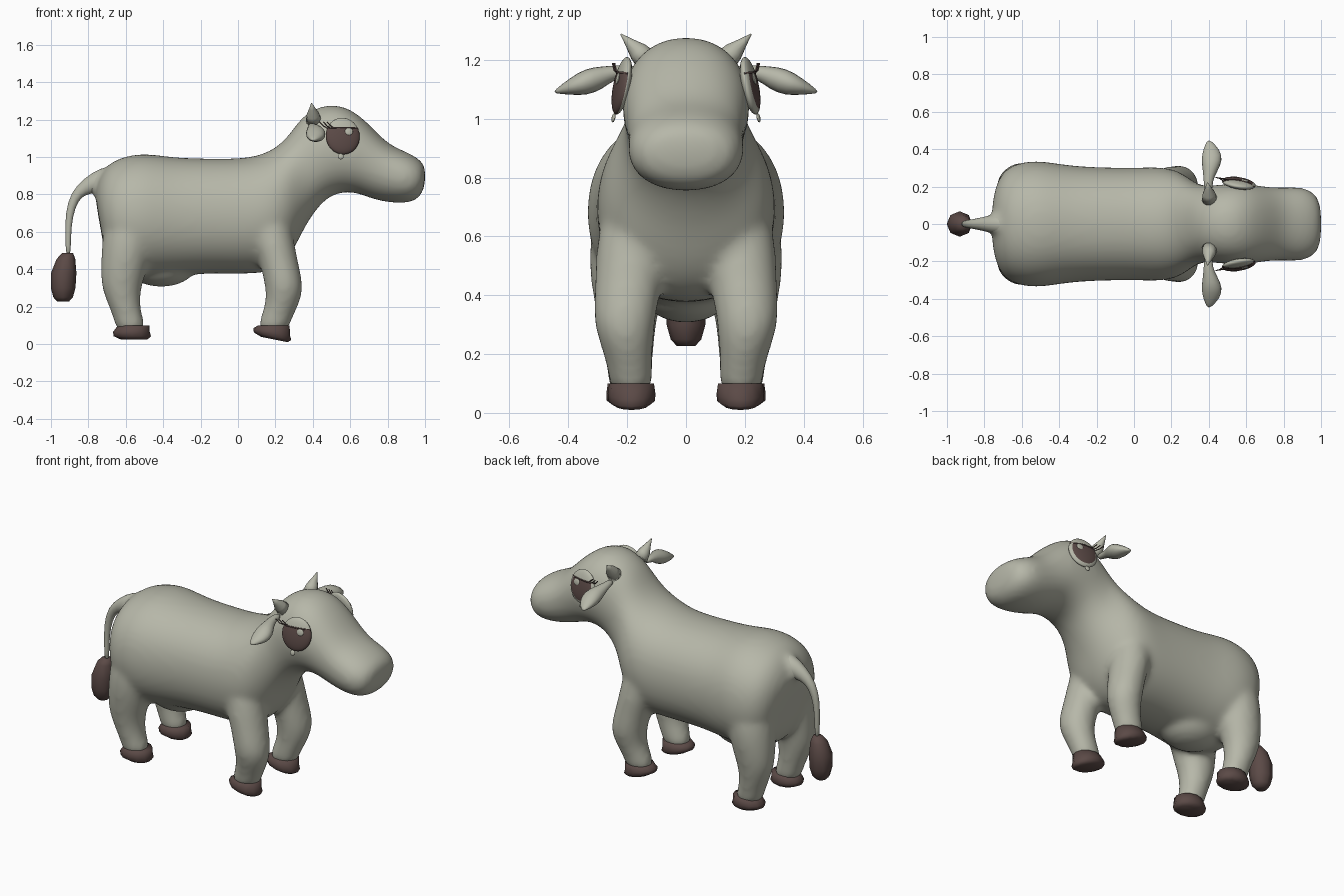
import bpy, bmesh, math
from mathutils import Vector, Matrix

cube = bpy.data.objects.get("Cube")
if cube:
    bpy.data.objects.remove(cube, do_unlink=True)


def material(name, rgb):
    m = bpy.data.materials.new(name)
    m.use_nodes = True
    m.diffuse_color = (*rgb, 1)
    bsdf = m.node_tree.nodes["Principled BSDF"]
    bsdf.inputs["Base Color"].default_value = (*rgb, 1)
    bsdf.inputs["Roughness"].default_value = 0.8
    return m


HIDE = material("sage grey hide", (0.47, 0.475, 0.395))
BROWN = material("dark brown", (0.105, 0.068, 0.062))


def add_mirror(ob):
    m = ob.modifiers.new("mirror", 'MIRROR')
    m.use_axis = (False, True, False)
    m.use_mirror_merge = False


def finish(name, bm, mats, mirror=False, subdiv=0):
    bmesh.ops.recalc_face_normals(bm, faces=bm.faces[:])
    for f in bm.faces:
        f.smooth = True
    mesh = bpy.data.meshes.new(name)
    bm.to_mesh(mesh)
    bm.free()
    ob = bpy.data.objects.new(name, mesh)
    bpy.context.collection.objects.link(ob)
    for m in mats:
        mesh.materials.append(m)
    if subdiv:
        s = ob.modifiers.new("subdivision", 'SUBSURF')
        s.levels = s.render_levels = subdiv
    if mirror:
        add_mirror(ob)
    return ob


def loft(bm, rings, segs=16, power=1.0):
    """Skin a closed tube through rings of (centre, half axis, half axis)."""
    loops = []
    for c, u, v in rings:
        loop = []
        for i in range(segs):
            a = 2 * math.pi * i / segs
            ca, sa = math.cos(a), math.sin(a)
            p = c + u * math.copysign(abs(ca) ** power, ca) \
                  + v * math.copysign(abs(sa) ** power, sa)
            loop.append(bm.verts.new(p))
        loops.append(loop)
    for a, b in zip(loops, loops[1:]):
        for i in range(segs):
            j = (i + 1) % segs
            bm.faces.new((a[i], a[j], b[j], b[i]))
    bm.faces.new(loops[0])
    bm.faces.new(loops[-1])


def spine(rows):
    """Rings from top x, top z, bottom x, bottom z, half width."""
    out = []
    for xt, zt, xb, zb, w in rows:
        top, low = Vector((xt, 0, zt)), Vector((xb, 0, zb))
        out.append(((top + low) / 2, Vector((0, w, 0)), (top - low) / 2))
    return out


def column(rows, side=1, tilt=0):
    """Upright rings from x, y, z, half depth, half width."""
    return [(Vector((x, y * side, z)), Vector((rx, 0, -rx * tilt)), Vector((0, ry, 0)))
            for x, y, z, rx, ry in rows]


def ball(bm, matrix, segs=24):
    bmesh.ops.create_uvsphere(bm, u_segments=segs, v_segments=segs // 2,
                              radius=1, matrix=matrix)


def place(loc, size):
    return Matrix.Translation(loc) @ Matrix.Diagonal((*size, 1))


# Torso, neck and head in one skin
TORSO = [
    (-.77, .8, -.73, .6, .12), (-.75, .885, -.715, .48, .23),
    (-.7, .965, -.67, .39, .3), (-.62, 1.005, -.6, .35, .335),
    (-.5, 1.028, -.5, .34, .345), (-.35, 1, -.35, .36, .315),
    (-.15, .995, -.15, .375, .305), (.03, .995, .05, .37, .305),
    (.14, 1.02, .19, .38, .31), (.22, 1.065, .29, .48, .28),
    (.28, 1.13, .345, .6, .23), (.33, 1.205, .405, .7, .205),
    (.4, 1.26, .475, .78, .21), (.5, 1.29, .55, .81, .22),
    (.61, 1.26, .63, .81, .217), (.71, 1.17, .71, .775, .2),
    (.8, 1.07, .8, .755, .197), (.9, 1.03, .89, .75, .203),
    (.965, .995, .955, .765, .175), (1.008, .95, .998, .82, .115)]
FRONT_LEG = [
    (.15, .16, .8, .10, .09), (.17, .18, .6, .125, .13),
    (.215, .195, .45, .105, .115), (.25, .212, .31, .105, .11),
    (.24, .2, .22, .093, .088), (.2, .187, .13, .087, .077),
    (.185, .185, .06, .085, .072)]
BACK_LEG = [
    (-.56, .17, .75, .15, .13), (-.59, .19, .55, .14, .15),
    (-.61, .2, .4, .128, .12), (-.625, .2, .3, .108, .1),
    (-.608, .195, .2, .084, .085), (-.58, .19, .12, .082, .077),
    (-.57, .19, .06, .08, .072)]
TAIL = [
    (-.62, .97, -.64, .78, .09), (-.74, .945, -.76, .81, .055),
    (-.82, .89, -.82, .795, .034), (-.895, .815, -.855, .765, .025),
    (-.925, .7, -.885, .68, .019), (-.923, .58, -.893, .57, .016),
    (-.922, .47, -.894, .47, .015)]

bm = bmesh.new()
loft(bm, spine(TORSO), 20, 0.92)
loft(bm, spine(TAIL[:3]))
for side in (1, -1):
    loft(bm, column(FRONT_LEG, side))
    loft(bm, column(BACK_LEG, side))
# Udder
ball(bm, place((-.41, 0, .42), (.19, .16, .115)))
body = finish("body", bm, [HIDE], subdiv=2)
# Fuse the parts into one soft skin
fuse = body.modifiers.new("fuse", 'REMESH')
fuse.mode = 'VOXEL'
fuse.voxel_size = 0.016
fuse.use_smooth_shade = True
soften = body.modifiers.new("soften", 'SMOOTH')
soften.factor = 0.5
soften.iterations = 14

# Tail and its tuft
bm = bmesh.new()
loft(bm, spine(TAIL), 12)
finish("tail", bm, [HIDE], subdiv=1)
bm = bmesh.new()
loft(bm, column([(-.91, 0, .488, .028, .028), (-.92, 0, .455, .05, .05),
                 (-.932, 0, .38, .068, .068), (-.935, 0, .3, .066, .066),
                 (-.935, 0, .25, .052, .052), (-.935, 0, .228, .032, .032)]), 8)
finish("tail_tuft", bm, [BROWN])

# Hooves, the front pair tipped forward
for name, x, y, tilt in (("front_hooves", .18, .185, .2), ("back_hooves", -.57, .19, 0)):
    bm = bmesh.new()
    loft(bm, column([(x + .012, y, .1, .084, .076)], tilt=0)
         + column([(x, y, .065, .098, .081), (x + .005, y, .042, .1, .08),
                   (x + .015, y, .024, .07, .055)], tilt=tilt), 12)
    finish(name, bm, [BROWN], mirror=True)

# Ears, leaf shaped and drooping
EAR = [(.4, .16, 1.165, .022, .018), (.395, .23, 1.163, .024, .02),
       (.408, .285, 1.138, .042, .042), (.417, .34, 1.125, .06, .05),
       (.415, .395, 1.11, .05, .03), (.4, .45, 1.09, .008, .005)]
bm = bmesh.new()
loft(bm, [(Vector((x, y, z)), Vector((rx, 0, 0)), Vector((0, 0, rz)))
          for x, y, z, rx, rz in EAR], 10)
finish("ears", bm, [HIDE], mirror=True, subdiv=1)

# Horns
base, tip = Vector((.405, .13, 1.195)), Vector((.393, .222, 1.288))
axis = tip - base
turn = axis.to_track_quat('Z', 'Y').to_matrix()
bm = bmesh.new()
loft(bm, [(base + axis * t, turn @ Vector((r, 0, 0)), turn @ Vector((0, r, 0)))
          for t, r in ((0, .042), (.35, .034), (.7, .016), (1, .002))], 12)
finish("horns", bm, [HIDE], mirror=True)

# Eyes: flat lenses with a lid above the dark iris, the left iris ringed
EYE = Matrix.Translation((.56, .218, 1.112)) @ Matrix.Rotation(-.16, 4, 'Z') \
    @ Matrix.Rotation(.2, 4, 'X')
FLIP = Matrix.Diagonal((1, -1, 1, 1))
LID = 0.042
for name, frame, iris in (("left_eye", EYE, .8), ("right_eye", FLIP @ EYE, 1)):
    bm = bmesh.new()
    ball(bm, Matrix.Rotation(math.pi / 2, 4, 'X') @ place((0, 0, 0), (.092, .1, .026)), 32)
    bmesh.ops.bisect_plane(bm, geom=bm.verts[:] + bm.edges[:] + bm.faces[:],
                           plane_co=(0, 0, LID), plane_no=(0, 0, 1))
    for f in bm.faces:
        c = f.calc_center_median()
        inside = math.hypot(c.x / .092, c.z / .1) < iris
        f.material_index = int(c.z < LID and c.y > 0 and inside)
    bm.transform(frame)
    finish(name, bm, [HIDE, BROWN])

# Eye glints and small drops under the eyes
for name, loc, size in (("eye_glints", (.03, .024, .02), (.022, .005, .02)),
                        ("eye_drops", (-.015, .004, -.112), (.016, .006, .016))):
    bm = bmesh.new()
    ball(bm, EYE @ place(loc, size), 16)
    finish(name, bm, [HIDE], mirror=True)


# Lid lines and lashes
def strands(name, paths, radius):
    cu = bpy.data.curves.new(name, 'CURVE')
    cu.dimensions = '3D'
    cu.bevel_depth = radius
    cu.bevel_resolution = 1
    cu.use_fill_caps = True
    for path in paths:
        sp = cu.splines.new('POLY')
        sp.points.add(len(path) - 1)
        for pt, co in zip(sp.points, path):
            pt.co = (*(EYE @ Vector(co)), 1)
    cu.materials.append(BROWN)
    ob = bpy.data.objects.new(name, cu)
    bpy.context.collection.objects.link(ob)
    add_mirror(ob)


strands("lid_lines", [[(x, .026 * math.sqrt(max(0, .82 - (x / .092) ** 2)), LID)
                       for x in (-.083, -.06, -.03, 0, .03, .06, .083)]], .004)
strands("lashes", [[(-.08 + d, .008, LID), (-.1 + d, .02, LID + .008),
                    (-.122 + d, .026, LID + .03)] for d in (-.005, .015, .035)], .003)
